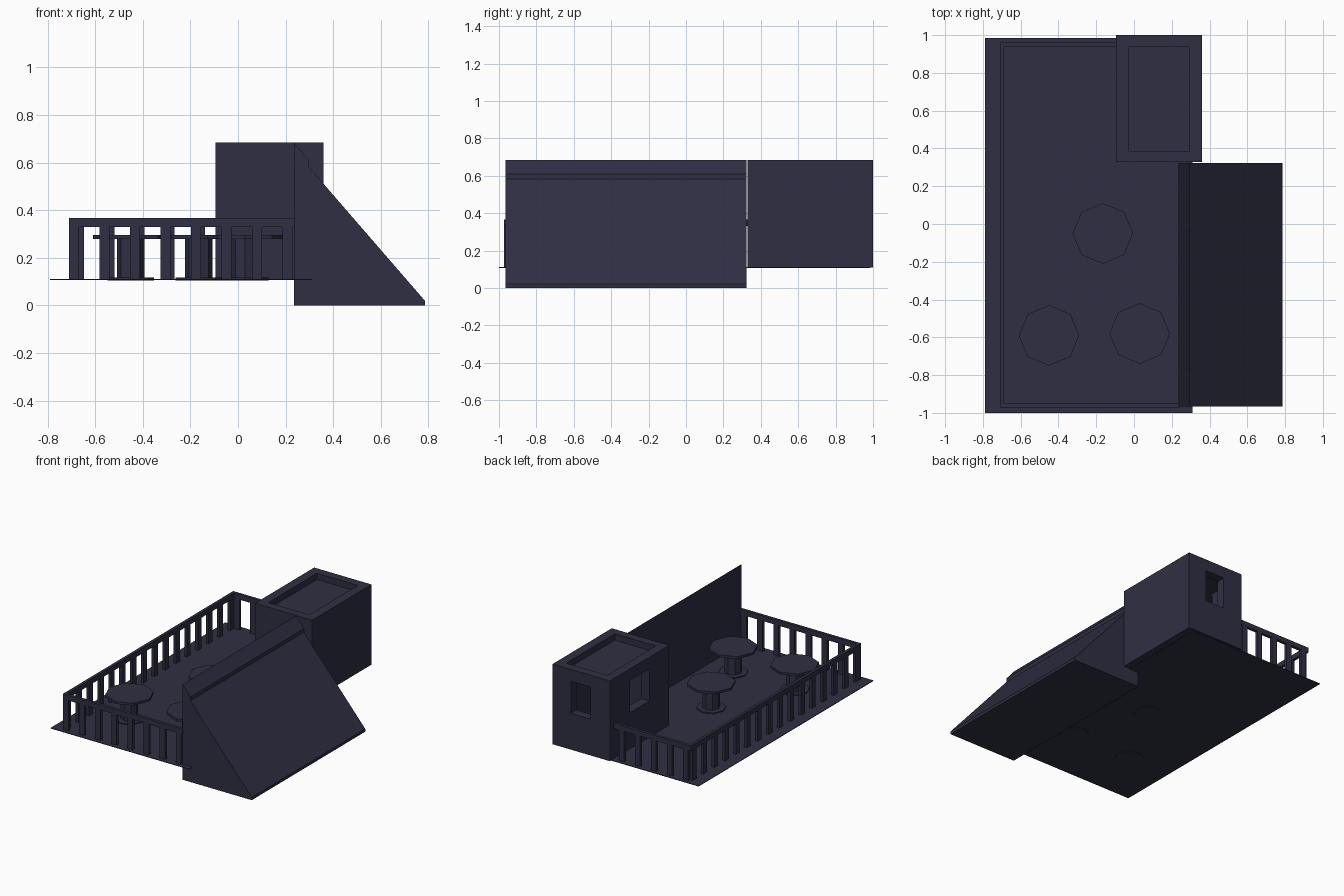
import bpy, bmesh, math

if "Cube" in bpy.data.objects:
    bpy.data.objects.remove(bpy.data.objects["Cube"])

mat = bpy.data.materials.new("dark slate blue")
mat.diffuse_color = (0.028, 0.028, 0.056, 1)
mat.use_nodes = True
mat.node_tree.nodes["Principled BSDF"].inputs["Base Color"].default_value = mat.diffuse_color


def finish(name, bm):
    bmesh.ops.recalc_face_normals(bm, faces=bm.faces)
    me = bpy.data.meshes.new(name)
    bm.to_mesh(me)
    bm.free()
    ob = bpy.data.objects.new(name, me)
    me.materials.append(mat)
    bpy.context.collection.objects.link(ob)
    return ob


def add_box(bm, x0, x1, y0, y1, z0, z1):
    vs = bmesh.ops.create_cube(bm, size=1)["verts"]
    for v in vs:
        v.co.x = x1 if v.co.x > 0 else x0
        v.co.y = y1 if v.co.y > 0 else y0
        v.co.z = z1 if v.co.z > 0 else z0


def box(name, *b):
    bm = bmesh.new()
    add_box(bm, *b)
    return finish(name, bm)


# Thin terrace deck
box("deck", -0.79, 0.31, -1.0, 0.985, 0.107, 0.111)

# Sloped roof wedge, extruded along y
profile = [(0.235, 0), (0.785, 0), (0.785, 0.02), (0.297, 0.583),
           (0.297, 0.61), (0.235, 0.685)]
bm = bmesh.new()
face = bm.faces.new([bm.verts.new((x, -0.965, z)) for x, z in profile])
ext = bmesh.ops.extrude_face_region(bm, geom=[face])["geom"]
for v in ext:
    if isinstance(v, bmesh.types.BMVert):
        v.co.y = 0.323
finish("sloped_roof", bm)

# Hollow stair hut with roof recess and two windows
hut = box("stair_hut", -0.095, 0.36, 0.328, 1.0, 0.109, 0.685)
cuts = [(-0.03, 0.295, 0.387, 0.937, 0.64, 0.75),
        (-0.03, 0.295, 0.387, 0.937, 0.14, 0.61),
        (0.06, 0.215, 0.9, 1.1, 0.37, 0.60),
        (-0.2, 0.0, 0.55, 0.77, 0.37, 0.60)]
for i, c in enumerate(cuts):
    cutter = box("hut_cutter", *c)
    mod = hut.modifiers.new("cut", "BOOLEAN")
    mod.operation, mod.solver, mod.object = "DIFFERENCE", "EXACT", cutter
    bpy.context.view_layer.objects.active = hut
    bpy.ops.object.modifier_apply(modifier=mod.name)
    bpy.data.objects.remove(cutter)

# Railings: top rails
T, W, Z0, ZR, Z1 = 0.021, 0.042, 0.11, 0.33, 0.367
XL, YF, YB = -0.71, -0.972, 0.96
box("front_rail", XL, 0.24, YF, YF + T, ZR, Z1)
box("left_rail", XL, XL + T, YF + T, YB - T, ZR, Z1)
box("back_rail", XL, -0.09, YB - T, YB, ZR, Z1)

# Railing posts
bm = bmesh.new()
for i in range(8):
    x = XL + 0.128 * i
    add_box(bm, x, x + W, YF, YF + T, Z0, ZR)
finish("front_posts", bm)
bm = bmesh.new()
for i in range(5):
    x = XL + T + 0.127 * i
    add_box(bm, x, x + W, YB - T, YB, Z0, ZR)
finish("back_posts", bm)
bm = bmesh.new()
n = 15
for i in range(n + 1):
    y = YF + T + (YB - YF - 2 * T - W) * i / n
    add_box(bm, XL, XL + T, y, y + W, Z0, ZR)
finish("left_posts", bm)

# Octagonal tables: base, column, top stacked
for k, (cx, cy) in enumerate([(-0.165, -0.05), (-0.45, -0.59), (0.03, -0.58)]):
    bm = bmesh.new()
    for r, z0, z1 in [(0.098, 0.104, 0.118), (0.058, 0.118, 0.279), (0.16, 0.279, 0.296)]:
        vs = bmesh.ops.create_cone(bm, cap_ends=True, segments=8, radius1=r,
                                   radius2=r, depth=z1 - z0)["verts"]
        bmesh.ops.translate(bm, verts=vs, vec=(cx, cy, (z0 + z1) / 2))
    finish(f"table_{k + 1}", bm)
